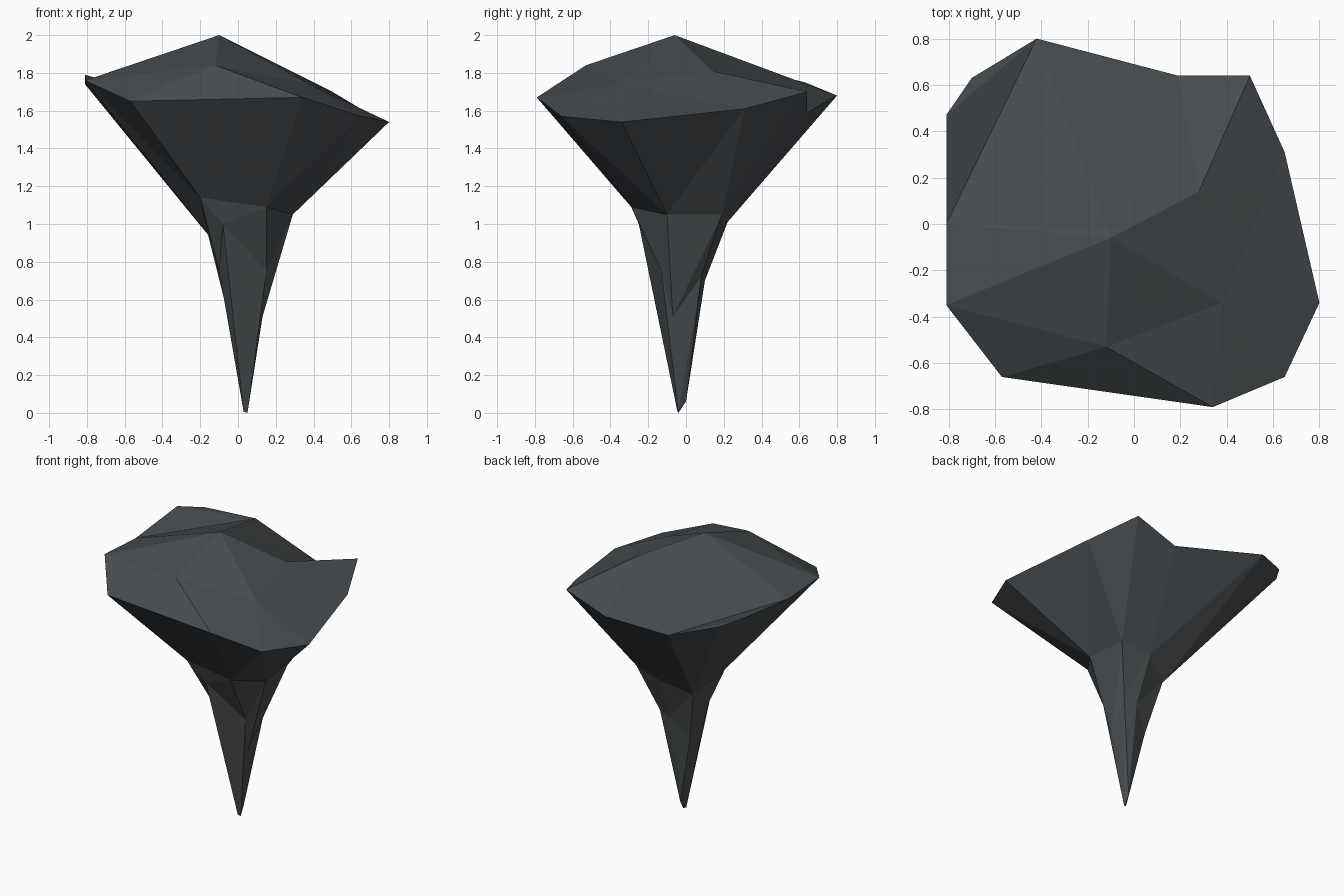
import bpy, bmesh

if "Cube" in bpy.data.objects:
    bpy.data.objects.remove(bpy.data.objects["Cube"])

bm = bmesh.new()


def verts(points):
    return [bm.verts.new(p) for p in points]


def stitch(outer, inner, owners):
    """Triangle strip between two closed loops; owners[i] is the inner point
    joined to outer segment i."""
    n = len(outer)
    for i in range(n):
        k, prev = inner[owners[i]], inner[owners[i - 1]]
        bm.faces.new((outer[i], outer[(i + 1) % n], k))
        if k is not prev:
            bm.faces.new((outer[i], prev, k))


# Jagged rim, counter-clockwise from the front left
rim = verts([(-.57, -.66, 1.65), (.34, -.79, 1.67), (.65, -.66, 1.57), (.80, -.34, 1.54),
             (.65, .31, 1.61), (.50, .64, 1.70), (.19, .64, 1.59), (-.42, .80, 1.68),
             (-.70, .63, 1.75), (-.81, .47, 1.79), (-.81, 0, 1.74), (-.81, -.35, 1.76)])
# Raised crown with the peak last
crown = verts([(-.12, -.53, 1.84), (.38, -.34, 1.74), (.28, .14, 1.81), (-.10, -.06, 2.0)])
# Neck under the head, then the tapering stem and its tip
neck = verts([(-.20, -.29, 1.14), (.15, -.29, 1.09), (.29, -.10, 1.05), (.26, .19, 1.05),
              (.05, .22, 1.01), (-.14, .12, .92), (-.16, -.08, .95)])
stem = verts([(-.08, -.25, 1.0), (.15, -.13, .75), (.13, -.07, .51), (.15, .08, .72),
              (.06, .10, .70), (-.06, .04, .55), (-.10, -.10, .75)])
tip = verts([(.03, -.045, .005), (.05, -.04, 0), (.045, 0, .06)])

# Top surface, with the back-left corner folded up
stitch(rim[:8] + rim[10:], crown, [0, 1, 1, 1, 2, 2, 3, 3, 3, 0])
for a, b, c in ((0, 1, 3), (1, 2, 3)):
    bm.faces.new((crown[a], crown[b], crown[c]))
for a, b in ((8, 9), (9, 10)):
    bm.faces.new((rim[7], rim[a], rim[b]))

# Underside, stem and tip
stitch(rim, neck, [0, 1, 2, 2, 3, 4, 4, 5, 5, 5, 6, 0])
stitch(neck, stem, [0, 1, 2, 3, 4, 5, 6])
stitch(stem, tip, [1, 1, 1, 2, 2, 0, 0])
bm.faces.new(tip)
bmesh.ops.recalc_face_normals(bm, faces=bm.faces)

mesh = bpy.data.meshes.new("rock_spike")
bm.to_mesh(mesh)
bm.free()
rock = bpy.data.objects.new("rock_spike", mesh)
bpy.context.collection.objects.link(rock)

# Dark slate colour
slate = bpy.data.materials.new("dark_slate")
slate.diffuse_color = (0.065, 0.073, 0.078, 1)
slate.use_nodes = True
slate.node_tree.nodes["Principled BSDF"].inputs["Base Color"].default_value = slate.diffuse_color
mesh.materials.append(slate)
